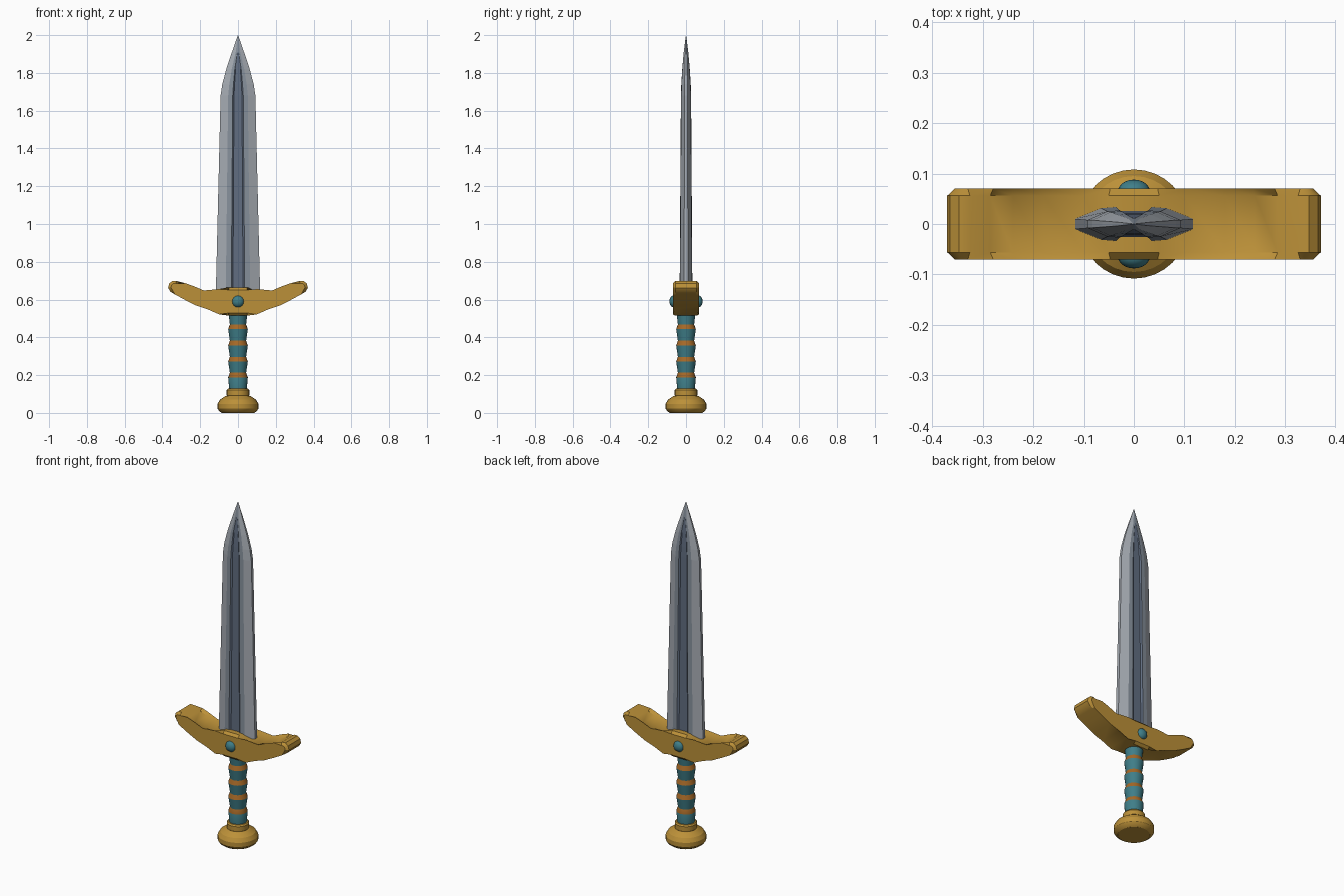
import bpy, bmesh, math

if "Cube" in bpy.data.objects:
    bpy.data.objects.remove(bpy.data.objects["Cube"])


def material(name, rgb):
    m = bpy.data.materials.new(name)
    m.diffuse_color = (*rgb, 1)
    m.use_nodes = True
    m.node_tree.nodes["Principled BSDF"].inputs["Base Color"].default_value = m.diffuse_color
    return m


GOLD = material("gold", (0.50, 0.28, 0.04))
TEAL = material("teal", (0.05, 0.21, 0.25))
BRONZE = material("bronze", (0.38, 0.14, 0.02))
STEEL = material("steel", (0.38, 0.41, 0.45))
MID_STEEL = material("mid_steel", (0.24, 0.28, 0.33))
DARK_STEEL = material("dark_steel", (0.12, 0.155, 0.22))


def finish(name, bm, mats, smooth=None):
    bmesh.ops.recalc_face_normals(bm, faces=bm.faces)
    me = bpy.data.meshes.new(name)
    bm.to_mesh(me)
    bm.free()
    ob = bpy.data.objects.new(name, me)
    bpy.context.collection.objects.link(ob)
    for m in mats:
        me.materials.append(m)
    if smooth:
        bpy.ops.object.select_all(action='DESELECT')
        ob.select_set(True)
        bpy.context.view_layer.objects.active = ob
        bpy.ops.object.shade_smooth_by_angle(angle=math.radians(smooth))
    return ob


def loft(bm, rings, pick=lambda ring, side: 0):
    """Bridge closed rings of points and cap both ends."""
    vs = [[bm.verts.new(p) for p in r] for r in rings]
    n = len(vs[0])
    for i in range(len(vs) - 1):
        for j in range(n):
            k = (j + 1) % n
            f = bm.faces.new((vs[i][j], vs[i][k], vs[i + 1][k], vs[i + 1][j]))
            f.material_index = pick(i, j)
    bm.faces.new(vs[0])
    bm.faces.new(vs[-1])


def lathe(name, profile, mats, pick=lambda ring, side: 0, n=24, smooth=25):
    bm = bmesh.new()
    loft(bm, [[(r * math.cos(2 * math.pi * j / n), r * math.sin(2 * math.pi * j / n), z)
               for j in range(n)] for r, z in profile], pick)
    return finish(name, bm, mats, smooth)


# Blade: (z, half width, bevel line, fuller edge, half thickness, fuller depth)
stations = [(0.60, 0.118, 0.065, 0.036, 0.034, 0.008),
            (1.68, 0.092, 0.052, 0.028, 0.027, 0.006),
            (1.74, 0.083, 0.046, 0.024, 0.025, 0.005),
            (1.82, 0.062, 0.033, 0.017, 0.020, 0.003),
            (1.91, 0.032, 0.012, 0.003, 0.012, 0.0),
            (2.00, 0.0008, 0.0005, 0.0002, 0.0005, 0.0)]
rings = []
for z, w, b, f, t, d in stations:
    half = [(w, 0.3 * t), (b, 0.93 * t), (f, t), (f * 0.75, t - d)]
    front = [(x, -y) for x, y in half] + [(-x, -y) for x, y in reversed(half)]
    rings.append([(x, y, z) for x, y in front + [(-x, -y) for x, y in front]])


def blade_colour(ring, side):
    s = side % 8
    if s in (2, 3, 4):
        return 2 if ring < 4 else 1
    return 1 if s in (1, 5) else 0


bm = bmesh.new()
loft(bm, rings, blade_colour)
finish("blade", bm, [STEEL, MID_STEEL, DARK_STEEL])

# Guard: mirrored curved outline, extruded in depth and bevelled
right = [(0.05, 0.515), (0.095, 0.535), (0.16, 0.548), (0.22, 0.568), (0.28, 0.598),
         (0.335, 0.628), (0.358, 0.642), (0.37, 0.662), (0.364, 0.685), (0.347, 0.699),
         (0.325, 0.698), (0.285, 0.674), (0.24, 0.658), (0.18, 0.648), (0.10, 0.641),
         (0.05, 0.665)]
outline = right + [(-x, z) for x, z in reversed(right)]
bm = bmesh.new()
loft(bm, [[(x, y, z) for x, z in outline] for y in (-0.07, 0.07)])
rims = [e for e in bm.edges if abs(e.verts[0].co.y - e.verts[1].co.y) < 1e-5]
bmesh.ops.bevel(bm, geom=rims, offset=0.014, segments=1, affect='EDGES')
finish("guard", bm, [GOLD], 30)

# Gems on both faces of the guard
for side, label in ((-1, "front_gem"), (1, "back_gem")):
    bm = bmesh.new()
    bmesh.ops.create_uvsphere(bm, u_segments=16, v_segments=10, radius=0.032)
    for v in bm.verts:
        x, y, z = v.co
        v.co = (x, side * 0.064 + z * 0.75, 0.59 + y)
    finish(label, bm, [TEAL], 40)

# Grip: flared wraps, each topped by a bronze band sloping back inward
profile = [(0.046, 0.12)]
for z in (0.188, 0.272, 0.357, 0.443):
    profile += [(0.052, z), (0.043, z + 0.025)]
profile.append((0.050, 0.53))
lathe("grip", profile, [TEAL, BRONZE], lambda ring, side: ring % 2)

# Pommel and its collar
lathe("pommel", [(0.085, 0.0), (0.100, 0.010), (0.108, 0.022), (0.108, 0.048),
                 (0.095, 0.070), (0.065, 0.090), (0.050, 0.092)], [GOLD], n=32)
lathe("collar", [(0.050, 0.085), (0.060, 0.092), (0.060, 0.120), (0.054, 0.128),
                 (0.040, 0.128)], [GOLD])
